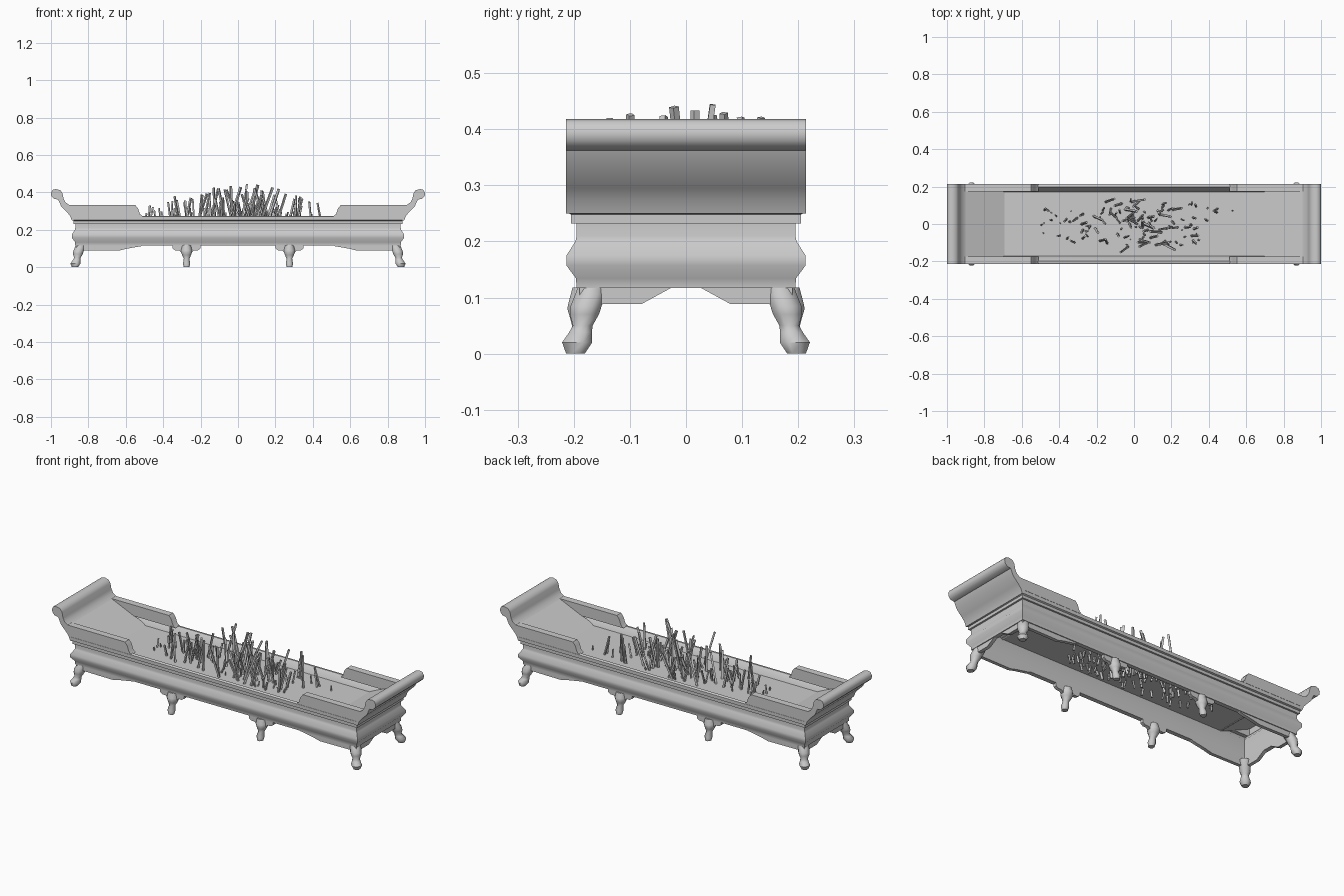
import bpy, bmesh, math, random
from mathutils import Matrix, Vector

old = bpy.data.objects.get("Cube")
if old:
    bpy.data.objects.remove(old)

random.seed(11)
grey = bpy.data.materials.new("stone_grey")
grey.use_nodes = True
colour = (0.6, 0.6, 0.6, 1)
grey.diffuse_color = colour
grey.node_tree.nodes["Principled BSDF"].inputs["Base Color"].default_value = colour
SIGNS = (1, -1)


def finish(name, bm, angle=50):
    bmesh.ops.recalc_face_normals(bm, faces=bm.faces)
    mesh = bpy.data.meshes.new(name)
    bm.to_mesh(mesh)
    bm.free()
    mesh.materials.append(grey)
    ob = bpy.data.objects.new(name, mesh)
    bpy.context.collection.objects.link(ob)
    bpy.ops.object.select_all(action='DESELECT')
    ob.select_set(True)
    bpy.context.view_layer.objects.active = ob
    bpy.ops.object.shade_smooth_by_angle(angle=math.radians(angle))
    return ob


def loft(bm, rings, caps=True, cyclic=False):
    loops = [[bm.verts.new(p) for p in ring] for ring in rings]
    pairs = list(zip(loops, loops[1:]))
    if cyclic:
        pairs.append((loops[-1], loops[0]))
    n = len(loops[0])
    for lo, hi in pairs:
        for i in range(n):
            j = (i + 1) % n
            bm.faces.new((lo[i], lo[j], hi[j], hi[i]))
    if caps:
        bm.faces.new(loops[0])
        bm.faces.new(loops[-1])


def prism(name, pts, axis, a, b):
    """Extrude a side profile along x or y from a to b."""
    bm = bmesh.new()
    place = (lambda u, z, t: (u, t, z)) if axis == 'y' else (lambda u, z, t: (t, u, z))
    loft(bm, [[place(u, z, t) for u, z in pts] for t in (a, b)])
    return finish(name, bm)


def flip(pts, s):
    return [(s * u, z) for u, z in pts]


# Hollow moulded body: (half depth, height) up the outside, down the inside
LONG = 0.675
section = [(.195, .117), (.196, .134), (.213, .157), (.213, .175), (.197, .2),
           (.195, .21), (.195, .232), (.205, .232), (.205, .248), (.213, .252),
           (.213, .271), (.208, .275), (.198, .275), (.171, .24), (.171, .117)]
bm = bmesh.new()
loft(bm, [[(sx * (d + LONG), sy * d, z) for sx, sy in ((1, 1), (-1, 1), (-1, -1), (1, -1))]
          for d, z in section], caps=False, cyclic=True)
finish("tray_body", bm)

# Ash bed inside the tray
bm = bmesh.new()
loft(bm, [[(x, y, z) for x, y in ((.7, .173), (-.7, .173), (-.7, -.173), (.7, -.173))]
          for z in (.234, .24)])
finish("ash_bed", bm)

# Scrolled ends, sloping inner ends and raised side panels
scroll = [(.888, .25), (.898, .275), (.915, .295), (.945, .325), (.962, .362),
          (.985, .366), (.998, .38), (1, .397), (.992, .413), (.975, .418),
          (.95, .412), (.938, .395), (.932, .365), (.922, .347), (.905, .334),
          (.88, .318), (.88, .25)]
slope = [(.69, .239), (.907, .334), (.907, .326), (.69, .231)]
panel = [(.51, .272), (.525, .285), (.535, .315), (.55, .333), (.91, .333), (.89, .272)]
for s, side in zip(SIGNS, ("left", "right")):
    prism(f"scroll_end_{side}", flip(scroll, s), 'y', -.2135, .2135)
    prism(f"inner_slope_{side}", flip(slope, s), 'y', -.179, .179)
    for t, face in zip(SIGNS, ("back", "front")):
        prism(f"side_panel_{face}_{side}", flip(panel, s), 'y', t * .175, t * .213)

# Cabriole legs: (outward offset, radius, height)
corner_leg = [(.197, .018, 0), (.194, .029, .02), (.188, .022, .038), (.184, .019, .05),
              (.181, .028, .07), (.178, .03, .085), (.17, .03, .105), (.166, .029, .118)]
middle_leg = [(.197, .016, 0), (.194, .021, .02), (.187, .016, .045), (.183, .026, .065),
              (.182, .032, .08), (.18, .032, .09), (.18, .024, .118)]


def make_leg(name, s, t, rows, corner):
    bm = bmesh.new()
    rings = []
    for d, r, z in rows:
        cx = s * (d + LONG) if corner else s * .275
        rings.append([(cx + r * math.cos((k + .5) * math.tau / 8),
                       t * d + r * math.sin((k + .5) * math.tau / 8), z) for k in range(8)])
    loft(bm, rings)
    finish(name, bm)


# Legs with their skirt brackets
long_skirt = [(.865, .118), (.865, .09), (.64, .088), (.6, .098), (.52, .112), (.51, .118)]
short_skirt = [(.19, .118), (.18, .088), (.08, .088), (.025, .118)]
mid_skirt = [(.075, .118), (.075, .1), (.06, .09), (.04, .09), (.025, .075),
             (-.025, .075), (-.04, .09), (-.06, .09), (-.075, .1), (-.075, .118)]
for s, side in zip(SIGNS, ("left", "right")):
    for t, face in zip(SIGNS, ("back", "front")):
        tag = f"{face}_{side}"
        make_leg(f"corner_leg_{tag}", s, t, corner_leg, True)
        make_leg(f"middle_leg_{tag}", s, t, middle_leg, False)
        prism(f"long_skirt_{tag}", flip(long_skirt, s), 'y', t * .171, t * .19)
        prism(f"short_skirt_{tag}", flip(short_skirt, t), 'x', s * .846, s * .865)
        prism(f"middle_skirt_{tag}", [(u + s * .275, z) for u, z in mid_skirt],
              'y', t * .171, t * .19)

# Burnt sticks leaning in the ash, tallest near the middle
bm = bmesh.new()
for i in range(120):
    x = random.triangular(-.58, .56, 0)
    reach = 1 - abs(x) / .9
    y = random.uniform(-.13, .13) * (.5 + .5 * reach)
    low = .2
    top = .255 + reach * .2 * random.random()
    tall = (top - .255) / .2
    lean = Vector((random.uniform(-.45, .45) * reach, random.uniform(-.25, .25) * reach, 1))
    length = top - low
    width = random.uniform(.005, .008) + .005 * tall
    foot = Vector((x, y, low)) - lean * .04 + Vector((0, 0, .04))
    turn = Vector((0, 0, 1)).rotation_difference(lean).to_matrix().to_4x4()
    mat = (Matrix.Translation(foot) @ turn @ Matrix.Rotation(random.random() * 3, 4, 'Z')
           @ Matrix.Translation((0, 0, length * lean.length / 2))
           @ Matrix.Diagonal((width, width, length * lean.length, 1)))
    bmesh.ops.create_cube(bm, size=1, matrix=mat)
finish("burnt_sticks", bm, 30)
